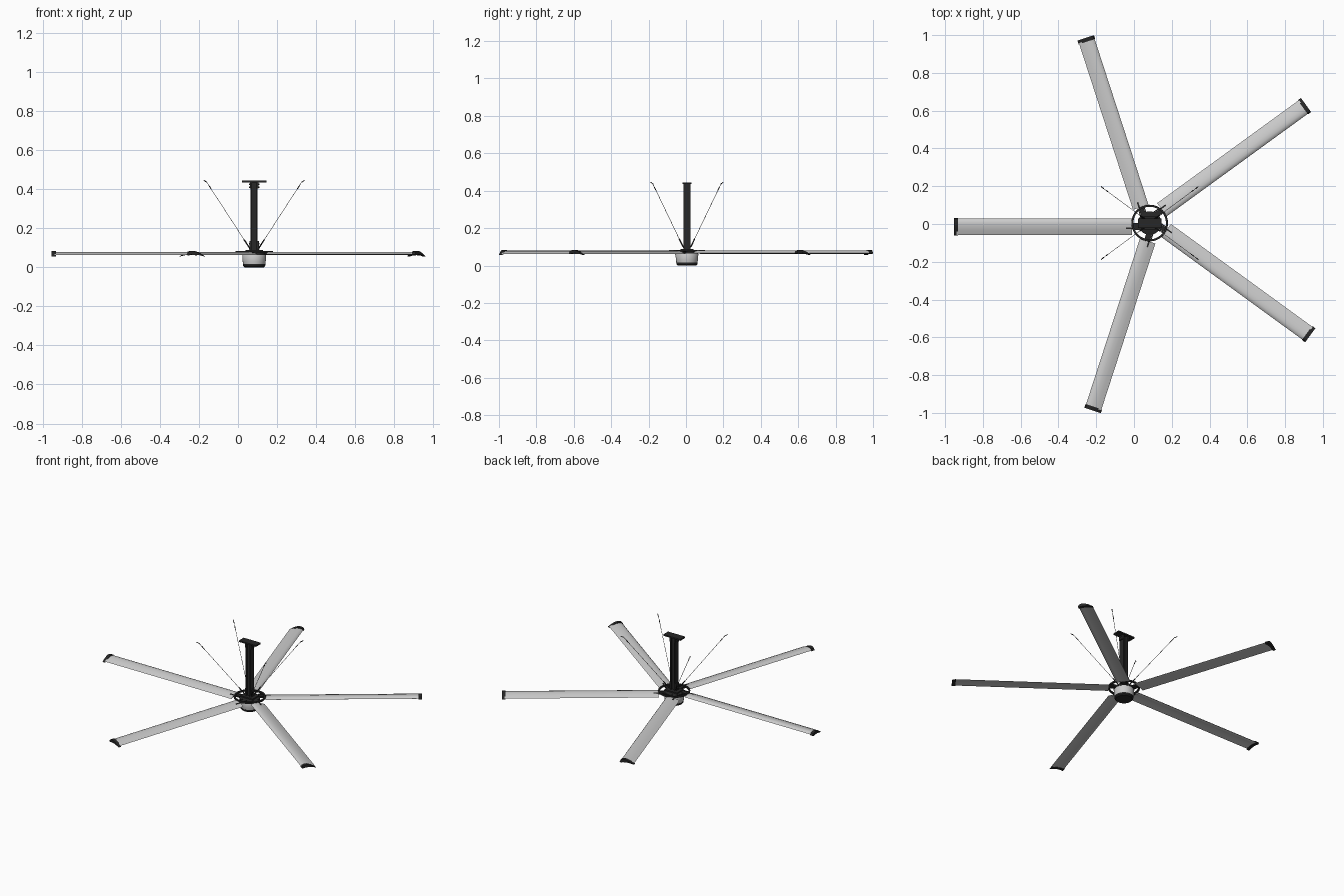
import bpy, bmesh
from math import cos, sin, pi, radians
from mathutils import Vector, Matrix

if "Cube" in bpy.data.objects:
    bpy.data.objects.remove(bpy.data.objects["Cube"])

CX, CY = 0.083, 0.005
HUB = Matrix.Translation((CX, CY, 0))


def material(name, value):
    m = bpy.data.materials.new(name)
    m.use_nodes = True
    col = (value, value, value, 1)
    m.diffuse_color = col
    m.node_tree.nodes["Principled BSDF"].inputs["Base Color"].default_value = col
    return m


SILVER = material("silver grey", 0.6)
BLACK = material("charcoal black", 0.02)
STEEL = material("cable steel", 0.2)


def finish(name, bm, mat, matrix=HUB, smooth=True):
    bmesh.ops.recalc_face_normals(bm, faces=bm.faces)
    me = bpy.data.meshes.new(name)
    bm.to_mesh(me)
    bm.free()
    me.materials.append(mat)
    ob = bpy.data.objects.new(name, me)
    ob.matrix_world = matrix
    bpy.context.collection.objects.link(ob)
    if smooth:
        bpy.ops.object.select_all(action='DESELECT')
        ob.select_set(True)
        bpy.context.view_layer.objects.active = ob
        bpy.ops.object.shade_smooth_by_angle(angle=radians(35))
    return ob


def box(name, centre, size, mat, matrix=HUB):
    bm = bmesh.new()
    bmesh.ops.create_cube(bm, size=1, matrix=Matrix.Translation(centre) @ Matrix.Diagonal((*size, 1)))
    return finish(name, bm, mat, matrix, False)


def lathe(name, profile, mat, steps=48, closed=False):
    bm = bmesh.new()
    pts = [bm.verts.new((r, 0, z)) for r, z in profile]
    edges = [bm.edges.new(p) for p in zip(pts, pts[1:])]
    if closed:
        edges.append(bm.edges.new((pts[-1], pts[0])))
    bmesh.ops.spin(bm, geom=pts + edges, axis=(0, 0, 1), cent=(0, 0, 0),
                   angle=2 * pi, steps=steps, use_duplicate=False)
    bmesh.ops.remove_doubles(bm, verts=bm.verts, dist=0.0001)
    return finish(name, bm, mat)


def rod(name, a, b, radius, mat, sides=8):
    a, b = Vector(a), Vector(b)
    turn = (b - a).to_track_quat('Z', 'Y').to_matrix().to_4x4()
    bm = bmesh.new()
    bmesh.ops.create_cone(bm, cap_ends=True, segments=sides, radius1=radius, radius2=radius,
                          depth=(b - a).length, matrix=Matrix.Translation((a + b) / 2) @ turn)
    return finish(name, bm, mat)


def extrude_section(name, section, r0, r1, mat, matrix):
    bm = bmesh.new()
    face = bm.faces.new([bm.verts.new((r0, t, z)) for t, z in section])
    new = bmesh.ops.extrude_face_region(bm, geom=[face])["geom"]
    bmesh.ops.translate(bm, vec=(r1 - r0, 0, 0),
                        verts=[v for v in new if isinstance(v, bmesh.types.BMVert)])
    return finish(name, bm, mat, matrix)


# Motor housing
lathe("motor_housing", [(0, .066), (.058, .066), (.061, .06), (.059, .03), (.056, .014), (0, .014)], SILVER)
lathe("bottom_cover", [(0, .016), (.0575, .016), (.056, .006), (.05, 0), (0, 0)], BLACK)
lathe("hub_disc", [(0, .08), (.05, .08), (.062, .076), (.062, .064), (0, .064)], BLACK)
lathe("safety_ring", [(.086, .074), (.096, .074), (.097, .079), (.096, .084), (.086, .084)], BLACK, closed=True)

# Blades with end caps and root brackets
AIRFOIL = [(-.024, .068), (-.018, .075), (-.004, .079), (.014, .0785), (.038, .072), (.062, .062),
           (.038, .066), (.014, .068), (-.004, .067), (-.018, .065)]
mid_t, mid_z = 0.019, 0.071
CAP = [(mid_t + (t - mid_t) * 1.07, mid_z + (z - mid_z) * 1.6) for t, z in AIRFOIL]
for i in range(5):
    n = i + 1
    spin = HUB @ Matrix.Rotation(radians(36 + 72 * i), 4, 'Z')
    extrude_section(f"blade_{n}", AIRFOIL, .094, 1.022, SILVER, spin)
    extrude_section(f"blade_end_cap_{n}", CAP, 1.016, 1.037, BLACK, spin)
    box(f"blade_bracket_{n}", (.085, .018, .072), (.08, .026, .008), BLACK, spin)
    for side in (-1, 1):
        box(f"ring_spoke_{n}_{side}", (.07, .018 + side * .016, .077), (.04, .005, .007), BLACK, spin)

# Down pole, an H-shaped beam with top and bottom mounts
box("pole_web", (0, 0, .26), (.026, .012, .36), BLACK)
for side in (-1, 1):
    box(f"pole_flange_{side}", (side * .0145, 0, .26), (.007, .036, .36), BLACK)
    box(f"pole_foot_{side}", (side * .021, 0, .105), (.006, .03, .06), BLACK)
    box(f"top_angle_{side}", (side * .02, 0, .42), (.005, .036, .03), BLACK)
    for z in (.095, .12, .41, .425):
        rod(f"pole_bolt_{side}_{z}", (side * .017, 0, z), (side * .027, 0, z), .004, BLACK, 6)
box("top_plate", (0, 0, .4395), (.125, .05, .009), BLACK)
box("foot_plate", (0, 0, .083), (.09, .07, .01), BLACK)

# Guy cables with turnbuckles and hooked ends
for sx in (-1, 1):
    for sy in (-1, 1):
        tag = f"{'left' if sx > 0 else 'right'}_{'back' if sy > 0 else 'front'}"
        low, high = Vector((sx * .018, sy * .016, .09)), Vector((sx * .243, sy * .182, .436))
        rod(f"cable_{tag}", low, high, .0013, STEEL, 6)
        rod(f"turnbuckle_{tag}", low.lerp(high, .03), low.lerp(high, .15), .0035, BLACK)
        rod(f"cable_clamp_{tag}", low.lerp(high, .9), low.lerp(high, .95), .0025, BLACK)
        rod(f"cable_hook_{tag}", high, (sx * .257, sy * .193, .445), .0025, BLACK)
